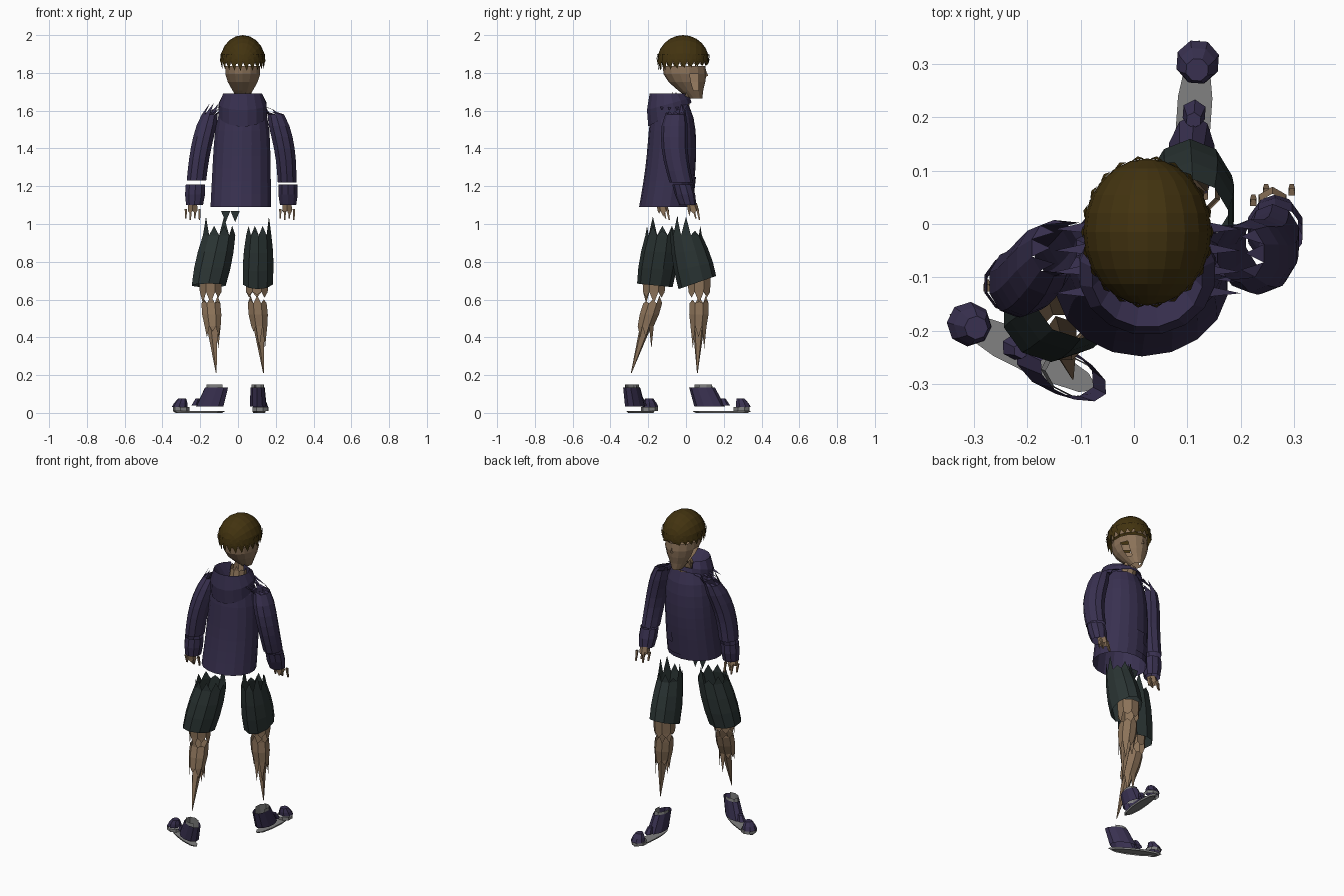
import bpy, bmesh, random
from math import sin, cos, pi, radians
from mathutils import Vector

random.seed(4)
cube = bpy.data.objects.get("Cube")
if cube:
    bpy.data.objects.remove(cube)


def material(name, *rgb):
    m = bpy.data.materials.new(name)
    m.use_nodes = True
    m.diffuse_color = (*rgb, 1)
    for node in m.node_tree.nodes:
        if node.type == 'BSDF_PRINCIPLED':
            node.inputs["Base Color"].default_value = (*rgb, 1)
            node.inputs["Roughness"].default_value = .9
    return m


PURPLE = material("dark purple cloth", .04, .03, .08)
GREEN = material("dark green cloth", .023, .034, .033)
SKIN = material("skin", .26, .17, .1)
BROWN = material("brown hair", .055, .033, .005)
GREY = material("grey rubber", .22, .22, .22)


def finish(bm, name, mat):
    mesh = bpy.data.meshes.new(name)
    bm.to_mesh(mesh)
    bm.free()
    mesh.materials.append(mat)
    ob = bpy.data.objects.new(name, mesh)
    bpy.context.collection.objects.link(ob)
    return ob


def tear(bm, loop, length, lean):
    """Add uneven triangular points along an open edge."""
    for a, b in zip(loop, loop[1:] + loop[:1]):
        size = length * random.choice((.25, .5, 1))
        tip = bm.verts.new((a.co + b.co) / 2 + Vector((lean, 0, size)))
        bm.faces.new((a, b, tip))


def tube(name, mat, bottom, top, low, high, depth=1, bend=(0, 0, 0), tilt=0, steps=2,
         sides=10, shape=lambda t: 1, skip=lambda row, i: False,
         torn_top=0, torn_bottom=0, lean=0, cap=False):
    """Elliptical tube from bottom to top; bend bows its path and tilt slopes its lower end."""
    bm = bmesh.new()
    loops = []
    for step in range(steps + 1):
        t = step / steps
        centre = Vector(bottom).lerp(Vector(top), t) + Vector(bend) * sin(pi * t)
        width = (low + (high - low) * t) * shape(t)
        loop = []
        for i in range(sides):
            angle = 2 * pi * (i + .5) / sides
            across, along = width * cos(angle), width * depth * sin(angle)
            rise = along * tilt * (1 - t)
            loop.append(bm.verts.new(centre + Vector((across, along, rise))))
        loops.append(loop)
    for row, (lower, upper) in enumerate(zip(loops, loops[1:])):
        for i in range(sides):
            if not skip(row, i):
                j = (i + 1) % sides
                bm.faces.new((lower[i], lower[j], upper[j], upper[i]))
    if torn_top:
        tear(bm, loops[-1], torn_top, lean)
    if torn_bottom:
        tear(bm, loops[0], -torn_bottom, 0)
    if cap:
        bm.faces.new(loops[-1])
    return finish(bm, name, mat)


def shards(name, mat, triangles):
    bm = bmesh.new()
    for triangle in triangles:
        bm.faces.new([bm.verts.new(point) for point in triangle])
    return finish(bm, name, mat)


def swell(t):
    return 1 + .1 * sin(pi * t)


def rounded_top(t):
    return 1 - .27 * t ** 8


# Hoodie body, open at the hem, with the front pouch pocket
tube("hoodie_body", PURPLE, (.015, -.11, 1.09), (.025, -.075, 1.63), .163, .145, depth=.85,
     bend=(0, .015, 0), steps=8, sides=18, shape=rounded_top)
tube("front_pocket", PURPLE, (.015, -.1, 1.12), (.015, -.083, 1.25), .163, .16, depth=.85,
     sides=18, skip=lambda row, i: abs(i - 3.5) > 2 - row)

# Hood lying on the shoulders, open at the throat
hood_rim = Vector((.025, -.1, 1.69))
tube("hood_outside", PURPLE, (.025, -.085, 1.58), hood_rim, .13, .105, depth=.9,
     tilt=.55, sides=16, shape=swell, skip=lambda row, i: row and i in (3, 4))
tube("hood_lining", PURPLE, (.025, -.065, 1.6), hood_rim, .065, .105, depth=.9,
     sides=16, skip=lambda row, i: i in (3, 4))

# Sleeves with torn shoulders, and separate cuffs
tube("left_sleeve", PURPLE, (.26, -.025, 1.22), (.2, -.055, 1.58), .052, .063, depth=1.2,
     bend=(.015, -.02, 0), steps=6, shape=rounded_top, torn_top=.06, lean=-.035)
tube("right_sleeve", PURPLE, (-.22, -.11, 1.23), (-.15, -.045, 1.58), .054, .06, depth=1.2,
     bend=(-.01, -.02, 0), steps=6, shape=rounded_top, torn_top=.06, lean=.035)
tube("left_cuff", PURPLE, (.265, .01, 1.1), (.265, -.02, 1.21), .045, .053, shape=swell)
tube("right_cuff", PURPLE, (-.23, -.115, 1.1), (-.225, -.11, 1.21), .047, .054, shape=swell)

# Torn strips of cloth bridging the shoulders
for side, inner, outer in (("left", .11, .2), ("right", -.06, -.15)):
    strips = []
    for i in range(4):
        y = -.14 + .04 * i
        strips.append([(inner, y, 1.635), (inner, y + .03, 1.63), (outer, y + .01, 1.6)])
    shards(side + "_shoulder_strips", PURPLE, strips)

# Hands: a short palm and thin fingers
for side, x, y in (("left", .26, .04), ("right", -.24, -.12)):
    tube(side + "_palm", SKIN, (x, y, 1.07), (x, y - .01, 1.11), .03, .027,
         sides=6, torn_bottom=.03)
    for i in range(4):
        root = Vector((x - .036 + .024 * i, y + .02 * (i % 2), 1.08))
        tip = root + Vector((0, .012, -.05 - .01 * (i % 2)))
        tube(f"{side}_finger_{i}", SKIN, tip, root, .005, .009, sides=4)

# Head, split below the brow, on a torn neck
brow_centre = Vector((.025, -.01, 1.85))
lift = Vector((0, 0, .04))
tube("face", SKIN, (.025, .05, 1.665), brow_centre - lift / 3, .03, .094, depth=1.2,
     bend=(0, -.015, 0), steps=4, sides=14, shape=lambda t: 1 + .3 * sin(pi * t),
     skip=lambda row, i: row in (1, 2) and i in (0, 6))
tube("brow", SKIN, brow_centre, brow_centre + lift, .095, .095, depth=1.2, sides=14)
tube("neck", SKIN, (.025, -.04, 1.6), (.025, -.025, 1.67), .052, .05, torn_top=.03)
bridge, tip = Vector((.025, .098, 1.83)), Vector((.025, .118, 1.785))
shards("nose", SKIN, [(bridge, tip, tip + Vector((s, -.025, -.01))) for s in (-.015, .015)])

# Hair cap in ridged locks that run from front to back
crown = Vector((.025, -.015, 1.86))
width, length, height = .12, .138, .14
bm = bmesh.new()
bmesh.ops.create_uvsphere(bm, u_segments=20, v_segments=12, radius=1)
for v in bm.verts:
    x, y, z = v.co
    v.co = crown + Vector((x * width, z * length, y * height))
below = [f for f in bm.faces if f.calc_center_median().z < crown.z - .01]
bmesh.ops.delete(bm, geom=below, context='FACES')
finish(bm, "hair_cap", BROWN)


def rim(angle, reach, rise):
    return crown + Vector((width * reach * cos(angle), length * reach * sin(angle), rise))


# Hanging curls around the rim, longest at the nape
curls = []
count = 22
for i in range(count):
    a = 2 * pi * i / count
    drop = .035 - .015 * sin(a)
    curls.append([rim(a - .17, 1, .01), rim(a + .17, 1, .01), rim(a + .05, .95, -drop)])
    curls.append([rim(a - .1, 1, .04), rim(a + .1, 1, .04), rim(a, 1.04, 0)])
shards("hair_curls", BROWN, curls)

# Shorts with torn waists, and loose scraps above
tube("left_shorts_leg", GREEN, (.105, .06, .69), (.11, 0, .94), .083, .07, depth=1.2,
     tilt=.35, steps=3, shape=swell, torn_top=.1)
tube("right_shorts_leg", GREEN, (-.155, -.165, .675), (-.1, -.125, .94), .094, .09,
     tilt=-.1, steps=3, shape=swell, torn_top=.1)
shards("waist_scraps", GREEN, [
    [(x, -.07, 1.07), (x + .05, -.07, 1.07), (x + .025, -.07, 1.01)] for x in (-.09, -.04)])

# Legs: knee, calf and a shin that narrows to a point
legs = (("left", Vector((.1, .07, .6)), Vector((.135, .06, .21))),
        ("right", Vector((-.145, -.17, .6)), Vector((-.115, -.29, .21))))
for side, knee, ankle in legs:
    tube(side + "_knee", SKIN, knee + lift, knee + lift * 3, .062, .066, sides=8,
         torn_bottom=.06)
    tube(side + "_calf", SKIN, knee.lerp(ankle, .36), knee.lerp(ankle, .05), .046, .054,
         sides=8, shape=swell, torn_top=.04, torn_bottom=.12)
    tube(side + "_shin", SKIN, ankle, knee.lerp(ankle, .3), .002, .035, sides=5)

# Shoes: heel cup, tongue, instep strap, toe cap and sole pieces
for side, place, turn in (("left", (.1, .025, 0), -4), ("right", (-.06, -.315, 0), 63)):
    pieces = [
        tube("heel_cup", PURPLE, (0, .1, .035), (0, .06, .135), .045, .038, depth=1.8),
        tube("tongue", GREY, (0, .07, .085), (0, .065, .15), .037, .034, depth=1.5,
             sides=8, skip=lambda row, i: i in (5, 6)),
        tube("instep", PURPLE, (0, .185, .04), (0, .17, .075), .024, .015, sides=6, cap=True),
        tube("toe_cap", PURPLE, (0, .28, .03), (0, .265, .075), .042, .022,
             sides=8, shape=swell, cap=True),
        tube("toe_rand", GREY, (0, .27, .01), (0, .27, .03), .045, .045, sides=8),
        tube("sole", GREY, (0, .165, 0), (0, .165, .01), .03, .034, depth=4.6, cap=True)]
    for piece in pieces:
        piece.name = side + "_" + piece.name
        piece.location = place
        piece.rotation_euler.z = radians(turn)
